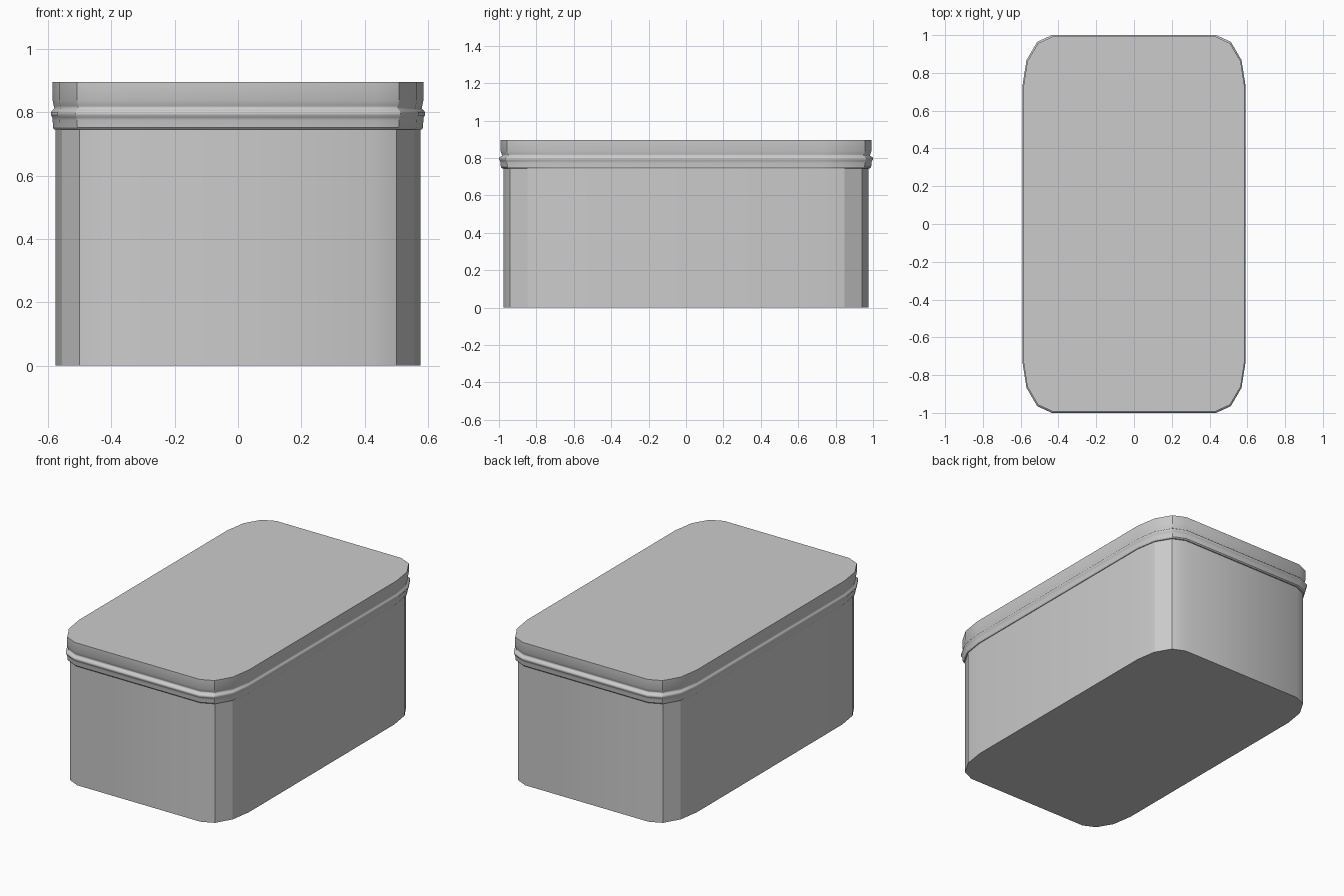
import bpy
import bmesh
from math import sin, cos, pi

if "Cube" in bpy.data.objects:
    bpy.data.objects.remove(bpy.data.objects["Cube"])

HALF_X, HALF_Y = 0.59, 1.0      # outer size at the bead
CORNER_X, CORNER_Y = 0.155, 0.265
STEPS = 3                       # facets per rounded corner

grey = bpy.data.materials.new("grey_metal")
grey.use_nodes = True
colour = (0.6, 0.6, 0.6, 1)
grey.diffuse_color = colour
grey.node_tree.nodes["Principled BSDF"].inputs["Base Color"].default_value = colour


def outline():
    """Rectangle with stretched round corners, counter-clockwise."""
    points = []
    for quarter, (sx, sy) in enumerate([(1, 1), (-1, 1), (-1, -1), (1, -1)]):
        for i in range(STEPS + 1):
            a = (quarter + i / STEPS) * pi / 2
            points.append((sx * (HALF_X - CORNER_X) + CORNER_X * cos(a),
                           sy * (HALF_Y - CORNER_Y) + CORNER_Y * sin(a)))
    return points


def loft(name, profile, sharp_columns, sharp_rows):
    """Stack scaled outlines given as (scale, height) and cap both ends."""
    bm = bmesh.new()
    rings = [[bm.verts.new((x * s, y * s, z)) for x, y in outline()]
             for s, z in profile]
    n = len(rings[0])
    for low, high in zip(rings, rings[1:]):
        for i in range(n):
            j = (i + 1) % n
            bm.faces.new((low[i], low[j], high[j], high[i])).smooth = True
    bm.faces.new(rings[0][::-1])
    bm.faces.new(rings[-1])
    # crisp corner creases and crisp rims
    for low, high in zip(rings, rings[1:]):
        for i in range(n):
            column = i % (STEPS + 1)
            if (i // (STEPS + 1)) % 2:
                column = STEPS - column
            if column in sharp_columns:
                bm.edges.get((low[i], high[i])).smooth = False
    for r in sharp_rows:
        for i in range(n):
            bm.edges.get((rings[r][i], rings[r][(i + 1) % n])).smooth = False
    mesh = bpy.data.meshes.new(name)
    bm.to_mesh(mesh)
    bm.free()
    mesh.materials.append(grey)
    obj = bpy.data.objects.new(name, mesh)
    bpy.context.collection.objects.link(obj)
    return obj


# straight-sided container, its top tucked inside the lid
loft("container_body", [(0.977, 0), (0.977, 0.765)], (1, 2), (0, -1))

# lid with a groove and a rolled bead above its lower skirt
lid_profile = [(0.984, 0.745), (0.990, 0.752), (0.992, 0.775), (0.994, 0.784),
               (1.0, 0.790), (1.0, 0.800), (0.994, 0.806), (0.983, 0.812),
               (0.986, 0.820), (0.992, 0.838), (0.992, 0.895)]
loft("lid", lid_profile, (2,), (0, 1, -1))
